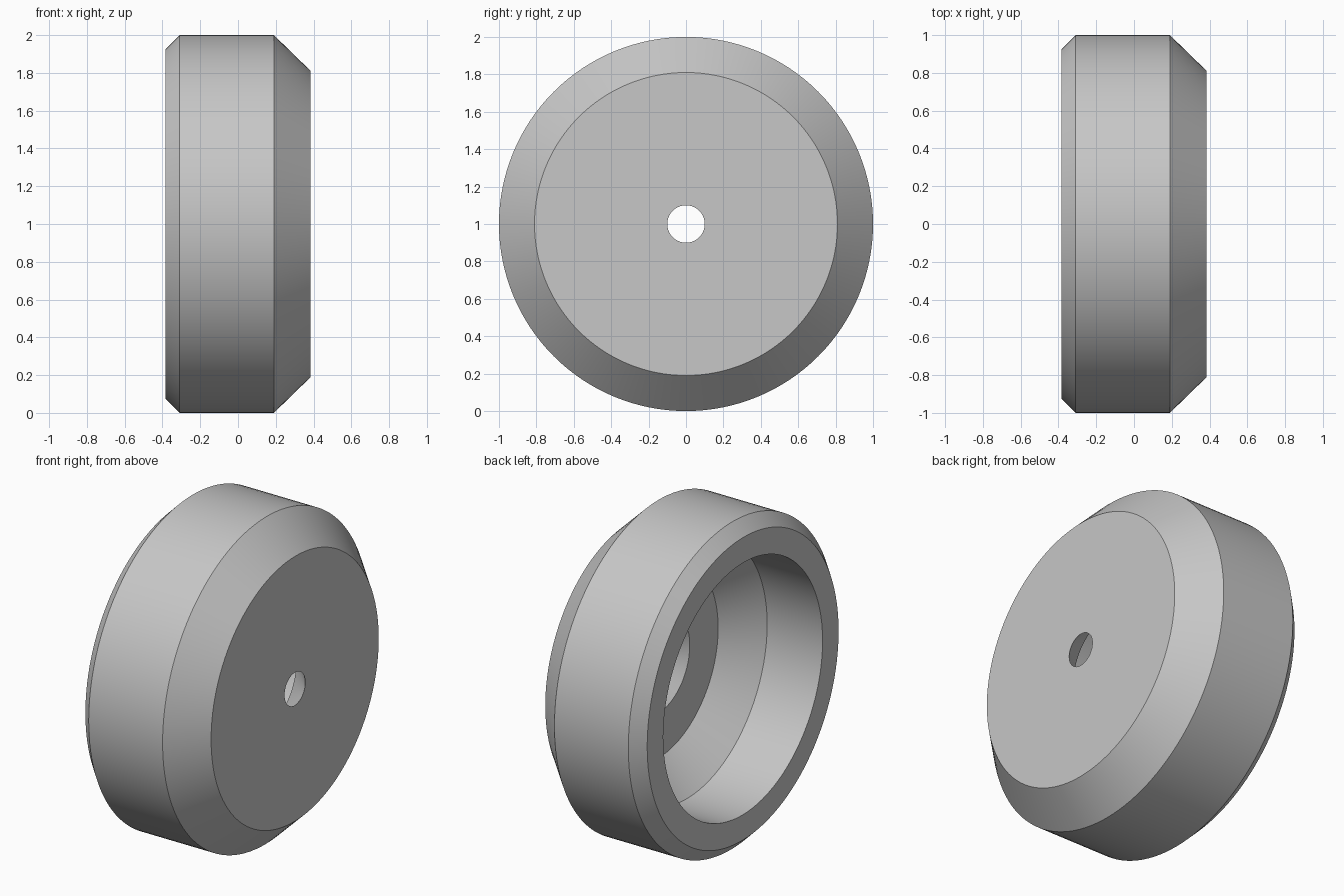
import bpy, bmesh, math
from mathutils import Matrix, Vector

if "Cube" in bpy.data.objects:
    bpy.data.objects.remove(bpy.data.objects["Cube"], do_unlink=True)

SEGMENTS = 128

# Plain grey for the whole body
grey = bpy.data.materials.new("plain_grey")
grey.use_nodes = True
colour = (0.57, 0.57, 0.57, 1.0)
grey.diffuse_color = colour
grey.node_tree.nodes["Principled BSDF"].inputs["Base Color"].default_value = colour

# Closed cross-section as (x, radius): outer shell, then the hollow side
profile = [
    (0.385, 0.10), (0.385, 0.81), (0.19, 1.0), (-0.31, 1.0),   # face, wide chamfer, rim
    (-0.385, 0.925), (-0.385, 0.77),                           # small chamfer, open lip
    (-0.01, 0.77), (0.185, 0.575), (0.185, 0.30),              # bore, cone, floor, countersink
]

# Revolve the cross-section about the x axis
bm = bmesh.new()
rings = []
for i in range(SEGMENTS):
    turn = Matrix.Rotation(math.tau * i / SEGMENTS, 3, "X")
    rings.append([bm.verts.new(turn @ Vector((x, 0, r))) for x, r in profile])
count = len(profile)
for i in range(SEGMENTS):
    a, b = rings[i], rings[(i + 1) % SEGMENTS]
    for j in range(count):
        k = (j + 1) % count
        bm.faces.new((a[j], a[k], b[k], b[j]))
bmesh.ops.recalc_face_normals(bm, faces=bm.faces)
bmesh.ops.translate(bm, verts=bm.verts, vec=(0, 0, 1))

mesh = bpy.data.meshes.new("hollow_wheel")
bm.to_mesh(mesh)
bm.free()
mesh.materials.append(grey)
wheel = bpy.data.objects.new("hollow_wheel", mesh)
bpy.context.collection.objects.link(wheel)

# Round surfaces smooth, profile corners sharp
bpy.ops.object.select_all(action="DESELECT")
wheel.select_set(True)
bpy.context.view_layer.objects.active = wheel
bpy.ops.object.shade_smooth_by_angle(angle=math.radians(30))
